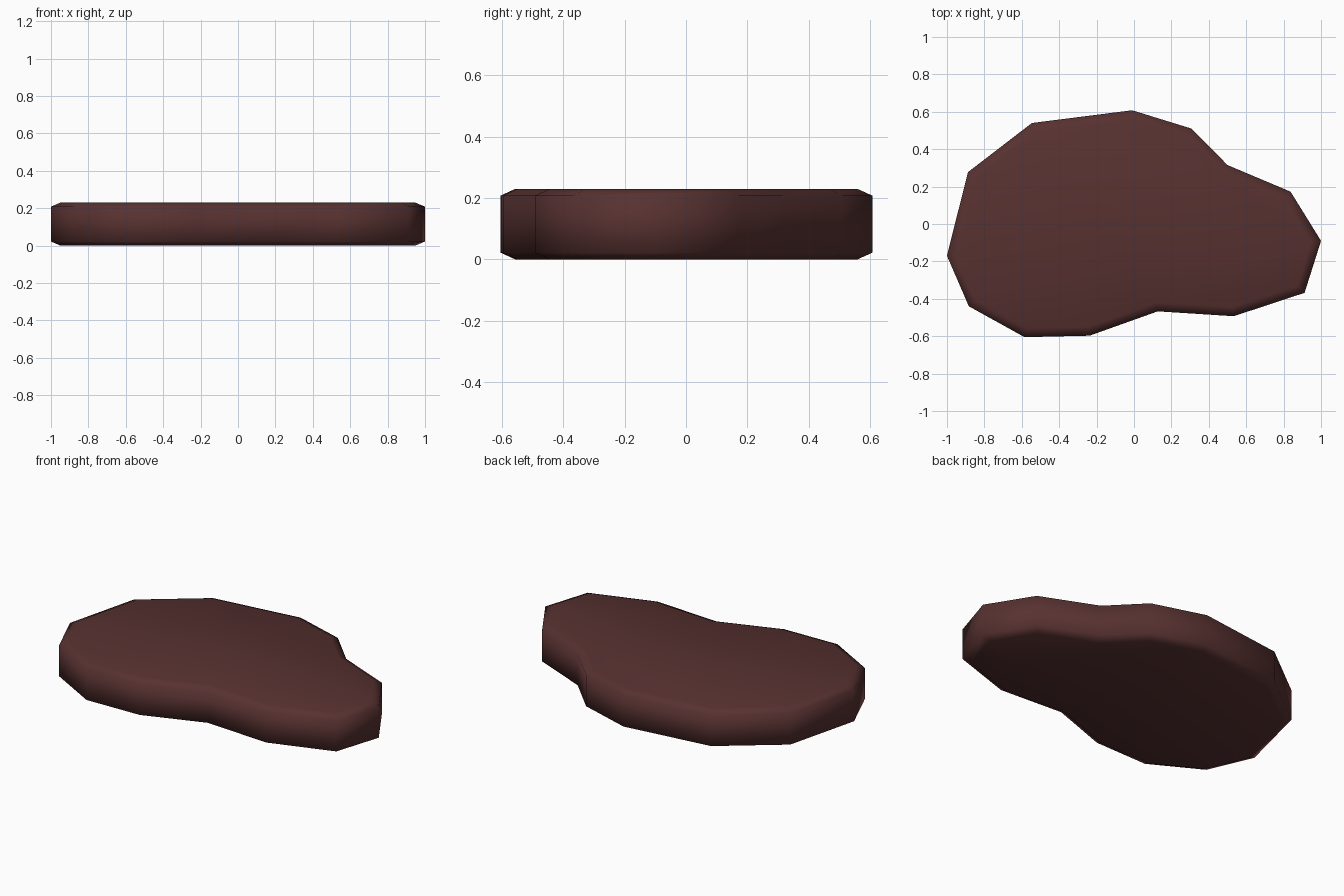
import bpy, bmesh

if "Cube" in bpy.data.objects:
    bpy.data.objects.remove(bpy.data.objects["Cube"])

# Top edge line and heights of the slab
OUTLINE = [(-1, -.17), (-.883, -.44), (-.585, -.605), (-.237, -.597), (.127, -.467),
           (.533, -.493), (.912, -.368), (1, -.09), (.837, .173), (.5, .315),
           (.308, .51), (-.01, .608), (-.546, .54), (-.888, .277)]
HEIGHT, RIM, INSET = .23, .022, .048

# Stone colour
mat = bpy.data.materials.new("dark red brown")
mat.diffuse_color = (.095, .031, .030, 1)
mat.use_nodes = True
mat.node_tree.nodes["Principled BSDF"].inputs["Base Color"].default_value = mat.diffuse_color

# Slab wall: extrude the outline
bm = bmesh.new()
base = bm.faces.new([bm.verts.new((x, y, RIM)) for x, y in OUTLINE])
ext = bmesh.ops.extrude_face_region(bm, geom=[base], use_keep_orig=True)
for v in ext["geom"]:
    if isinstance(v, bmesh.types.BMVert):
        v.co.z = HEIGHT - RIM
bmesh.ops.recalc_face_normals(bm, faces=bm.faces)

# Chamfered rims: inset each cap and push it outward
for cap, z in [(f, 0 if f.calc_center_median().z < HEIGHT / 2 else HEIGHT)
               for f in bm.faces if len(f.verts) > 4]:
    bmesh.ops.inset_region(bm, faces=[cap], thickness=INSET, use_even_offset=True)
    for v in cap.verts:
        v.co.z = z
for f in bm.faces:
    f.smooth = True

mesh = bpy.data.meshes.new("stone_slab")
bm.to_mesh(mesh)
bm.free()
mesh.materials.append(mat)
slab = bpy.data.objects.new("stone_slab", mesh)
bpy.context.collection.objects.link(slab)
